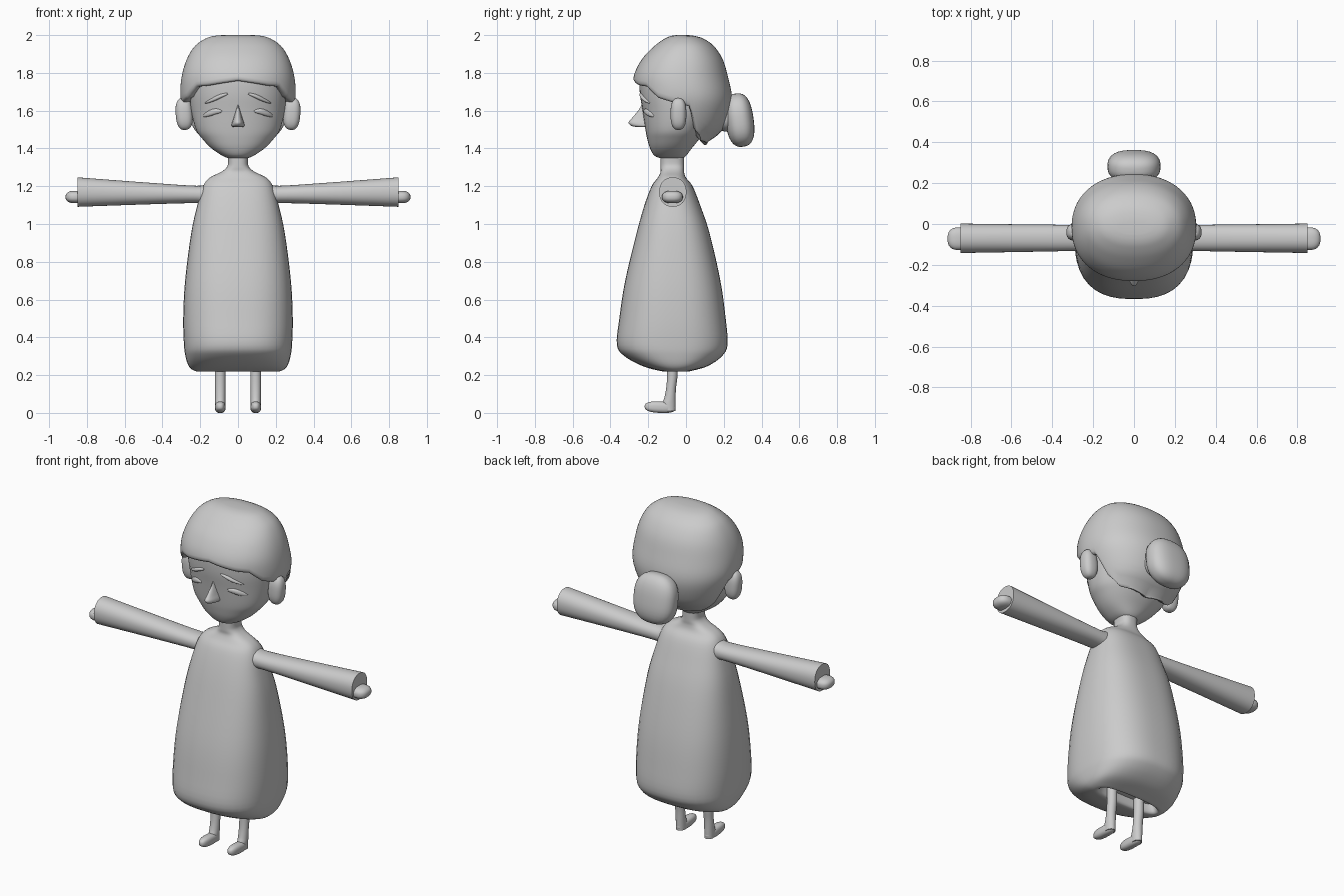
import bpy, bmesh
from math import sin, cos, pi, radians
from mathutils import Vector, Matrix

if "Cube" in bpy.data.objects:
    bpy.data.objects.remove(bpy.data.objects["Cube"])


def finish(name, bm, mirror=False, angle=50):
    bmesh.ops.recalc_face_normals(bm, faces=bm.faces)
    me = bpy.data.meshes.new(name)
    bm.to_mesh(me)
    bm.free()
    ob = bpy.data.objects.new(name, me)
    bpy.context.collection.objects.link(ob)
    if mirror:
        ob.modifiers.new("Mirror", 'MIRROR').use_mirror_merge = False
    bpy.ops.object.select_all(action='DESELECT')
    ob.select_set(True)
    bpy.context.view_layer.objects.active = ob
    bpy.ops.object.shade_smooth_by_angle(angle=radians(angle))
    return ob


def smooth_rows(rows, k=4):
    """Catmull-Rom resampling of a short list of section rows."""
    out = []
    for i in range(len(rows) - 1):
        p = [rows[max(0, min(len(rows) - 1, i + d))] for d in (-1, 0, 1, 2)]
        for s in range(k):
            t = s / k
            out.append(tuple(0.5 * (2*b + (c-a)*t + (2*a-5*b+4*c-d)*t*t + (3*b-a-3*c+d)*t**3)
                             for a, b, c, d in zip(*p)))
    return out + [rows[-1]]


def lerp(x, table):
    """Linear lookup in rows sorted by their first column."""
    for a, b in zip(table, table[1:]):
        if x <= b[0]:
            t = max(0, (x - a[0]) / max(b[0] - a[0], 1e-6))
            return [u + (v - u) * t for u, v in zip(a, b)]
    return list(table[-1])


def rim(row, a, p):
    """Point on a rounded-square section; row = z, half width, front y, back y."""
    z, rx, y0, y1 = row
    n = (abs(sin(a))**p + abs(cos(a))**p)**(1 / p)
    return Vector((rx * sin(a) / n, (y0 + y1) / 2 - (y1 - y0) / 2 * cos(a) / n, z))


def skin(bm, rings):
    vs = [[bm.verts.new(v) for v in r] for r in rings]
    n = len(vs[0])
    for a, b in zip(vs, vs[1:]):
        for i in range(n):
            bm.faces.new((a[i], a[(i+1) % n], b[(i+1) % n], b[i]))
    bm.faces.new(vs[0])
    bm.faces.new(vs[-1])


def loft(name, rows, p=2.0, n=48, remap=lambda v: v, mirror=False):
    bm = bmesh.new()
    skin(bm, [[remap(rim(r, 2*pi*i/n, p)) for i in range(n)] for r in smooth_rows(rows)])
    return finish(name, bm, mirror)


def blob(name, loc, radii, p=2.0, rot=(0, 'X'), mirror=False):
    bm = bmesh.new()
    bmesh.ops.create_uvsphere(bm, u_segments=32, v_segments=20, radius=1)
    m = Matrix.Rotation(radians(rot[0]), 3, rot[1])
    for v in bm.verts:
        d = v.co / sum(abs(c)**p for c in v.co)**(1 / p)
        v.co = m @ Vector(c * r for c, r in zip(d, radii)) + Vector(loc)
    return finish(name, bm, mirror)


# long dress with shoulders and neck
loft("dress", [(.27, .18, -.09, -.01), (.222, .2, -.1, -.0), (.225, .235, -.15, .04),
               (.25, .262, -.235, .12), (.3, .278, -.325, .19), (.36, .286, -.366, .22),
               (.5, .29, -.353, .21), (.7, .28, -.322, .182), (.95, .248, -.262, .125),
               (1.1, .215, -.22, .075), (1.2, .185, -.182, .035), (1.245, .15, -.15, .0),
               (1.275, .09, -.135, -.01), (1.3, .06, -.135, -.01), (1.33, .053, -.135, -.01),
               (1.4, .06, -.135, -.01)], p=2.6)

# sleeves flaring to a flat cuff, and small hands
loft("sleeve", [(.1, .065, -.13, -.0), (.17, .055, -.13, -.005), (.22, .046, -.13, -.005),
                (.45, .056, -.135, -.003), (.85, .078, -.142, .002)], p=2.2,
     remap=lambda v: Vector((v.z, v.y, 1.152 + .02 * v.z + v.x)), mirror=True)
blob("hand", (.86, -.072, 1.143), (.053, .055, .033), p=2.5, mirror=True)

# legs and feet
loft("leg", [(.01, .026, -.12, -.056), (.05, .027, -.125, -.055), (.08, .027, -.115, -.055),
             (.13, .027, -.105, -.053), (.2, .028, -.1, -.045), (.32, .028, -.1, -.045)],
     n=20, remap=lambda v: v + Vector((.094, 0, 0)), mirror=True)
blob("foot", (.094, -.137, .03), (.028, .082, .03), p=2.6, rot=(-3, 'X'), mirror=True)

# face
FACE = [(1.345, .04, -.12, -.02), (1.36, .08, -.165, .0), (1.4, .14, -.19, .03),
        (1.45, .188, -.205, .07), (1.5, .222, -.215, .1), (1.6, .248, -.23, .15),
        (1.7, .255, -.245, .15), (1.8, .25, -.24, .15), (1.88, .2, -.18, .1)]
loft("head", FACE, p=2.2)


def face_y(x, z):
    row = lerp(z, FACE)
    k = (row[3] - row[2]) / 2
    return (row[2] + row[3]) / 2 - k * (1 - (abs(x) / row[1])**2.2)**(1 / 2.2)


def face_strip(name, path, width, depth):
    """Tapered ridge that follows the face surface along x,z points."""
    bm = bmesh.new()
    pts = smooth_rows(path)
    rings = []
    for i, (x, z) in enumerate(pts):
        w = max(.12, sin(pi * i / (len(pts) - 1))**.6)
        rings.append([Vector((x, face_y(x, z) + depth * w * cos(a), z + width * w * sin(a)))
                      for a in [2*pi*j/12 for j in range(12)]])
    skin(bm, rings)
    return finish(name, bm, True)


# eyes, brows, nose and ears
face_strip("eye", [(.085, 1.597), (.12, 1.596), (.155, 1.585), (.185, 1.572)], .017, .012)
face_strip("brow", [(.052, 1.69), (.09, 1.678), (.13, 1.66), (.175, 1.64)], .012, .014)

bm = bmesh.new()
rings = []
for z, w, y in smooth_rows([(1.63, .006, -.236), (1.6, .013, -.253), (1.56, .024, -.287),
                            (1.537, .032, -.304), (1.52, .034, -.29), (1.513, .026, -.26)]):
    rings.append([(w * sin(a), -.2 + (y + .2) * max(0, cos(a))**.9, z)
                  for a in [2*pi*j/24 for j in range(24)]])
skin(bm, rings)
finish("nose", bm)
blob("ear", (.285, -.04, 1.583), (.045, .042, .085), p=2.6, rot=(4, 'Y'), mirror=True)

# hair cap: one profile cut off at a hairline that varies around the head
HAIR = sorted(smooth_rows([(1.42, .14, -.14, .09), (1.45, .2, -.18, .14), (1.5, .24, -.22, .195),
                           (1.6, .285, -.26, .235), (1.68, .305, -.275, .243),
                           (1.78, .298, -.277, .222), (1.87, .272, -.235, .195),
                           (1.94, .23, -.17, .15), (1.98, .175, -.115, .095),
                           (1.995, .13, -.08, .05), (2.0, .08, -.05, .01)], 6))
LINE = [(0, 1.77), (20, 1.755), (32, 1.745), (45, 1.74), (60, 1.68), (82, 1.65),
        (98, 1.635), (108, 1.51), (125, 1.455), (180, 1.43)]
N, ROWS = 96, 28
rings = []
for r in range(ROWS + 1):
    ring = []
    for i in range(N):
        a = 2 * pi * i / N
        low = lerp(180 - abs(180 - 360 * i / N), LINE)[1]
        z = 2 - (2 - low) * (r / ROWS)**1.7
        ring.append(rim(lerp(z, HAIR), a, 2.2))
    rings.append(ring)
mid = Vector((0, -.03, 0))
for k, dz in ((.97, -.012), (.92, -.012), (.75, .01)):
    rings.append([Vector((v.x * k, mid.y + (v.y - mid.y) * k, v.z + dz)) for v in rings[ROWS]])
bm = bmesh.new()
skin(bm, rings)
bm.faces.ensure_lookup_table()
finish("hair", bm, angle=70)

# bun at the back of the head
blob("hair_bun", (0, .283, 1.55), (.13, .075, .142), p=2.6, rot=(8, 'X'))
blob("bun_root", (0, .21, 1.58), (.1, .06, .09), p=2.4)
